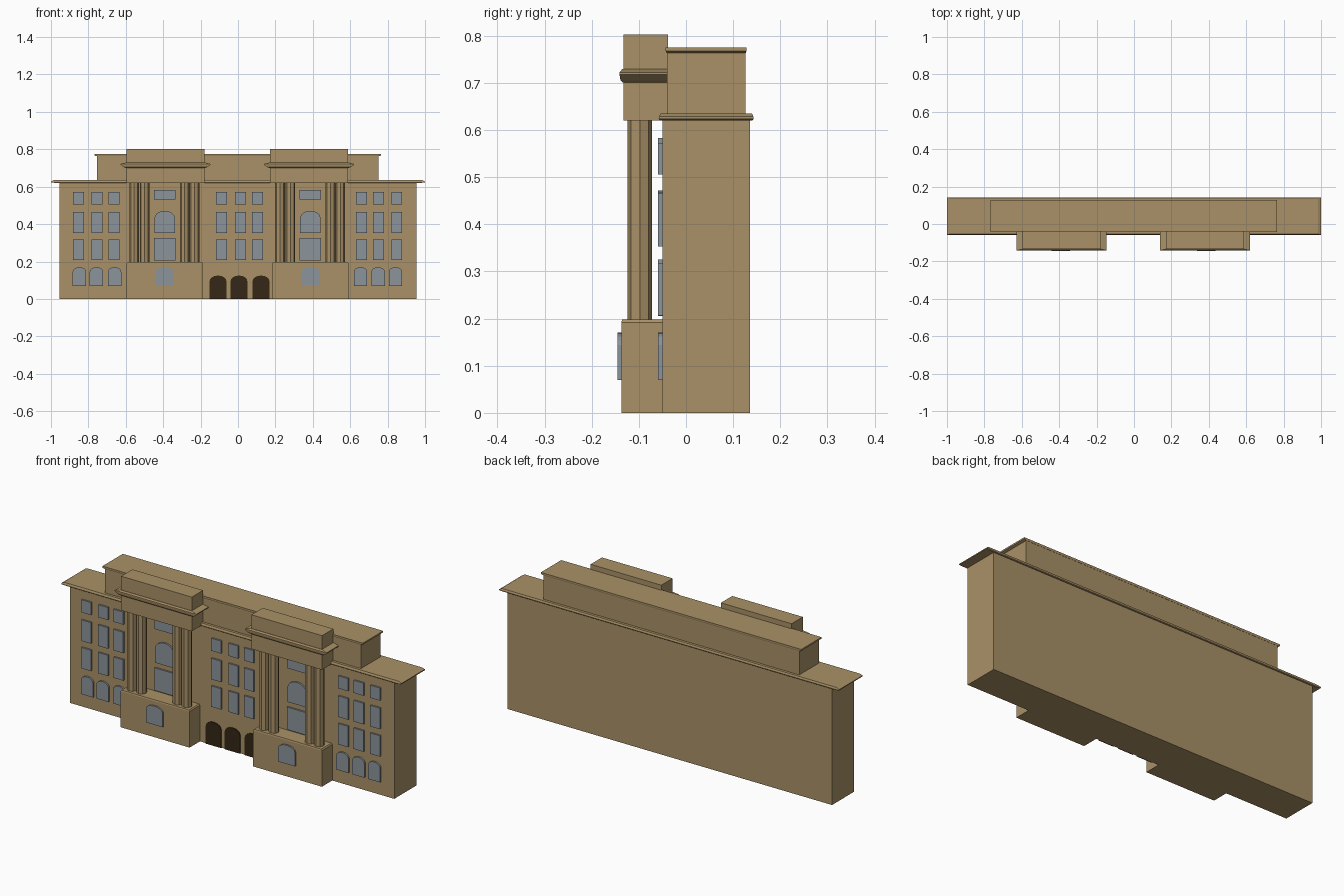
import bpy, bmesh, math

if "Cube" in bpy.data.objects:
    bpy.data.objects.remove(bpy.data.objects["Cube"])


def material(name, rgb):
    m = bpy.data.materials.new(name)
    m.diffuse_color = (*rgb, 1)
    m.use_nodes = True
    m.node_tree.nodes["Principled BSDF"].inputs["Base Color"].default_value = m.diffuse_color
    return m


STONE = material("stone", (0.40, 0.285, 0.135))
GLASS = material("glass", (0.26, 0.295, 0.33))
DARK = material("dark_wood", (0.035, 0.02, 0.008))


def finish(name, bm, mat):
    bmesh.ops.recalc_face_normals(bm, faces=bm.faces[:])
    me = bpy.data.meshes.new(name)
    bm.to_mesh(me)
    bm.free()
    me.materials.append(mat)
    ob = bpy.data.objects.new(name, me)
    bpy.context.collection.objects.link(ob)
    return ob


def loft(name, rings, mat):
    """Closed solid through a stack of equal-length point loops."""
    bm = bmesh.new()
    loops = [[bm.verts.new(p) for p in ring] for ring in rings]
    n = len(loops[0])
    for a, b in zip(loops, loops[1:]):
        for i in range(n):
            j = (i + 1) % n
            bm.faces.new((a[i], a[j], b[j], b[i]))
    bm.faces.new(loops[0])
    bm.faces.new(loops[-1])
    return finish(name, bm, mat)


def tiers(name, levels):
    """Rectangular moulding; each level is (x0, x1, y0, y1, z)."""
    return loft(name, [[(a, c, z), (b, c, z), (b, d, z), (a, d, z)]
                       for a, b, c, d, z in levels], STONE)


def block(name, x0, x1, y0, y1, z0, z1):
    return tiers(name, [(x0, x1, y0, y1, z0), (x0, x1, y0, y1, z1)])


def panel(name, x, w, z0, z1, rise=0, wall=-0.05, depth=0.009, mat=GLASS):
    """Raised window or door panel, with an arched head if rise > 0."""
    h = w / 2
    outline = [(x - h, z0), (x + h, z0)]
    if rise:
        outline += [(x + h * math.cos(t), z1 - rise + rise * math.sin(t))
                    for t in (math.pi * i / 8 for i in range(9))]
    else:
        outline += [(x + h, z1), (x - h, z1)]
    return loft(name, [[(px, y, pz) for px, pz in outline]
                       for y in (wall + 0.003, wall - depth)], mat)


def column(name, x, y, r, z0, z1, sides=8):
    ring = [(x + r * math.cos(2 * math.pi * i / sides),
             y + r * math.sin(2 * math.pi * i / sides)) for i in range(sides)]
    return loft(name, [[(px, py, z) for px, py in ring] for z in (z0, z1)], STONE)


# Main body, roof cornice and attic storey
block("main_body", -0.955, 0.955, -0.05, 0.136, 0, 0.622)
tiers("roof_cornice", [(-0.975, 0.975, -0.055, 0.140, 0.620),
                       (-1.0, 1.0, -0.058, 0.143, 0.623),
                       (-1.0, 1.0, -0.057, 0.143, 0.628),
                       (-0.985, 0.985, -0.054, 0.140, 0.635)])
block("attic", -0.755, 0.752, -0.04, 0.126, 0.63, 0.767)
tiers("attic_cap", [(-0.757, 0.754, -0.041, 0.127, 0.763),
                    (-0.768, 0.765, -0.043, 0.128, 0.767),
                    (-0.768, 0.765, -0.043, 0.128, 0.775)])

# Two projecting column pavilions
for side, cx, ex in (("left", -0.392, -0.387), ("right", 0.387, 0.380)):
    tiers(side + "_base", [(cx - 0.203, cx + 0.203, -0.137, -0.045, 0),
                           (cx - 0.203, cx + 0.203, -0.137, -0.045, 0.192),
                           (cx - 0.198, cx + 0.198, -0.135, -0.045, 0.198)])
    for i, dx in enumerate((-0.163, -0.107, 0.107, 0.160)):
        column(f"{side}_column_{i}", cx + dx, -0.098, 0.026, 0.195, 0.625)
    block(side + "_entablature", ex - 0.208, ex + 0.208, -0.133, -0.038, 0.62, 0.802)
    tiers(side + "_moulding", [(ex - 0.210, ex + 0.210, -0.134, -0.037, 0.700),
                               (ex - 0.225, ex + 0.225, -0.139, -0.037, 0.705),
                               (ex - 0.240, ex + 0.240, -0.141, -0.037, 0.717),
                               (ex - 0.240, ex + 0.240, -0.141, -0.037, 0.722),
                               (ex - 0.212, ex + 0.212, -0.135, -0.037, 0.729)])
    # Large centre windows
    panel(side + "_big_window", cx, 0.116, 0.205, 0.325)
    panel(side + "_arched_window", cx, 0.11, 0.353, 0.471, 0.04)
    panel(side + "_upper_window", cx, 0.116, 0.532, 0.583)
    panel(side + "_base_window", cx, 0.098, 0.07, 0.17, 0.026, wall=-0.137, depth=0.008)

# Three floors of plain windows on the wings and the centre
ROWS = ((0.207, 0.318), (0.353, 0.465), (0.505, 0.572))
for i, x in enumerate((-0.853, -0.754, -0.663, -0.088, 0.013, 0.104, 0.66, 0.751, 0.848)):
    for j, (z0, z1) in enumerate(ROWS):
        panel(f"window_{i}_{j}", x, 0.057, z0, z1)

# Arched ground floor windows and central doors
for i, x in enumerate((-0.848, -0.757, -0.66, 0.655, 0.749, 0.842)):
    panel(f"ground_window_{i}", x, 0.072, 0.07, 0.17, 0.026)
for i, x in enumerate((-0.107, 0.005, 0.123)):
    panel(f"door_{i}", x, 0.09, 0, 0.125, 0.03, depth=0.005, mat=DARK)
